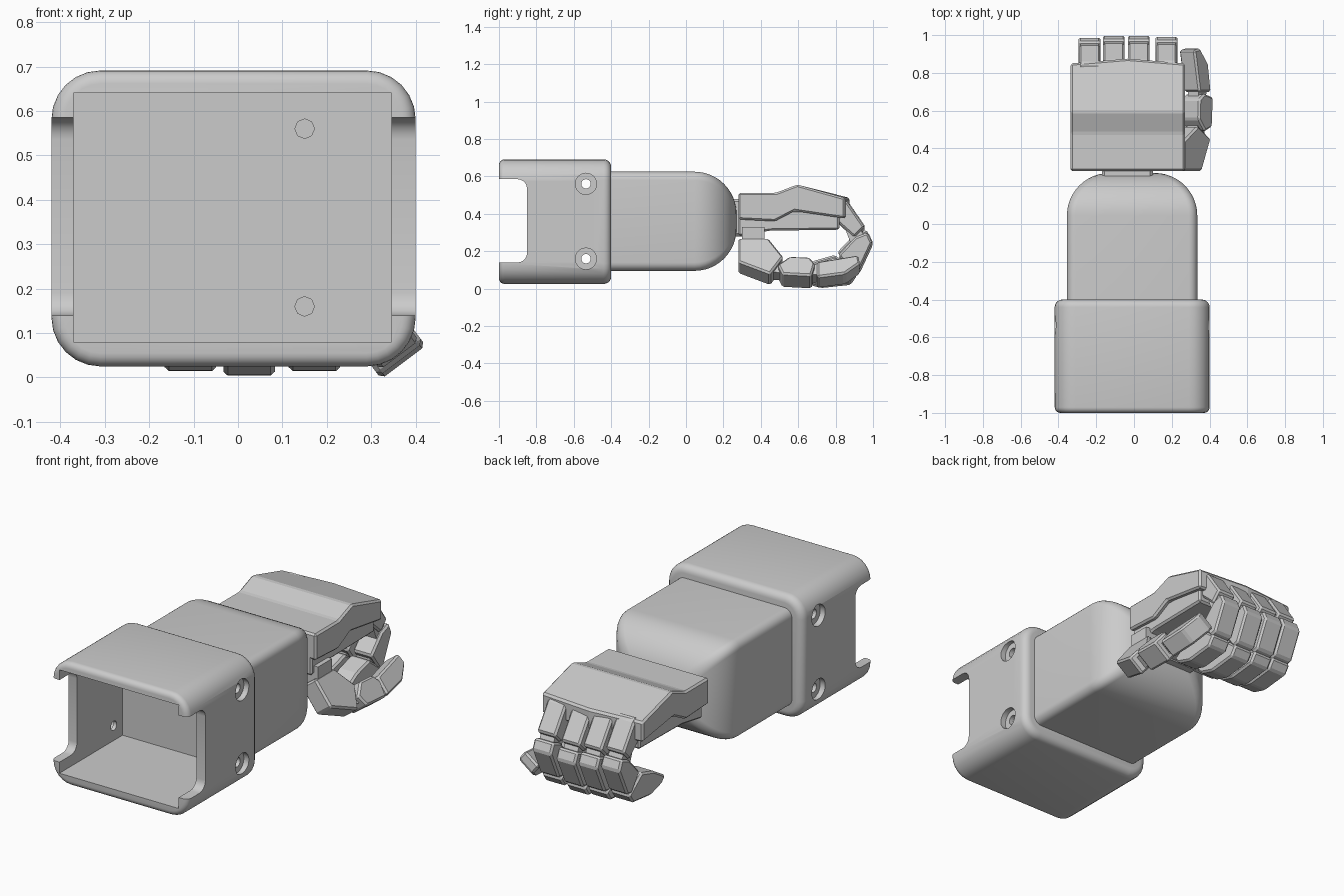
import bpy, bmesh, math
from mathutils import Vector

if "Cube" in bpy.data.objects:
    bpy.data.objects.remove(bpy.data.objects["Cube"], do_unlink=True)

grey = bpy.data.materials.new("plain grey")
grey.use_nodes = True
grey.diffuse_color = (0.6, 0.6, 0.6, 1)
grey.node_tree.nodes["Principled BSDF"].inputs["Base Color"].default_value = (0.6, 0.6, 0.6, 1)

X, Y, Z = Vector((1, 0, 0)), Vector((0, 1, 0)), Vector((0, 0, 1))


def finish(name, bm):
    bmesh.ops.recalc_face_normals(bm, faces=bm.faces)
    me = bpy.data.meshes.new(name)
    bm.to_mesh(me)
    bm.free()
    me.materials.append(grey)
    ob = bpy.data.objects.new(name, me)
    bpy.context.collection.objects.link(ob)
    return ob


def loft(bm, rings):
    loops = [[bm.verts.new(p) for p in ring] for ring in rings]
    for a, b in zip(loops, loops[1:]):
        for i in range(len(a)):
            j = (i + 1) % len(a)
            bm.faces.new((a[i], a[j], b[j], b[i]))
    bm.faces.new(loops[0])
    bm.faces.new(loops[-1])


def chamfer(bm, width):
    bm.normal_update()
    bmesh.ops.recalc_face_normals(bm, faces=bm.faces)
    edges = [e for e in bm.edges if e.calc_face_angle(0) > 0.35]
    bmesh.ops.bevel(bm, geom=edges, offset=width, segments=1, affect='EDGES', clamp_overlap=True)


def prism(name, pts, t0, t1, u=Y, v=Z, w=X, origin=Vector(), bevel=0.0, bow=0.0):
    """Outline in the u, v plane, extruded along w from t0 to t1."""
    bm = bmesh.new()
    steps = [t0, (t0 + t1) / 2, t1] if bow else [t0, t1]
    rings = [[origin + u * a + v * b + w * t for a, b in pts] for t in steps]
    if bow:
        far = max(a for a, b in pts) - 0.05
        for p in rings[1]:
            if p.y > far:
                p.y += bow
    loft(bm, rings)
    if bevel:
        chamfer(bm, bevel)
    return finish(name, bm)


def rounded_ring(y, cx, cz, hx, hz, r, n=6):
    ring = []
    for k, (sx, sz) in enumerate(((1, 1), (-1, 1), (-1, -1), (1, -1))):
        for i in range(n + 1):
            a = math.pi / 2 * (k + i / n)
            ring.append((cx + sx * (hx - r) + r * math.cos(a), y,
                         cz + sz * (hz - r) + r * math.sin(a)))
    return ring


def disc(a, b, r, n=24):
    return [(a + r * math.cos(math.tau * i / n), b + r * math.sin(math.tau * i / n)) for i in range(n)]


def cut(ob, cutter):
    cutter.hide_render = True
    mod = ob.modifiers.new("cut", 'BOOLEAN')
    mod.operation, mod.solver, mod.object = 'DIFFERENCE', 'EXACT', cutter
    deps = bpy.context.evaluated_depsgraph_get()
    me = bpy.data.meshes.new_from_object(ob.evaluated_get(deps))
    ob.modifiers.clear()
    ob.data = me
    bpy.data.objects.remove(cutter, do_unlink=True)


def smooth(ob):
    bpy.ops.object.select_all(action='DESELECT')
    ob.select_set(True)
    bpy.context.view_layer.objects.active = ob
    bpy.ops.object.shade_smooth_by_angle(angle=math.radians(35))


# Sleeve: rounded box with softened ends
arc = [math.pi / 2 * i / 5 for i in range(6)]
rings = []
for end, mid, r in ((-1.0, -0.97, 0.03), (-0.4, -0.44, 0.04)):
    part = []
    for t in arc:
        k = r * (1 - math.cos(t))
        part.append(rounded_ring(mid + (end - mid) * math.sin(t), -0.01, 0.358, 0.41 - k, 0.333 - k, 0.11 - k))
    rings += part[::-1] if end == -1.0 else part
bm = bmesh.new()
loft(bm, rings)
sleeve = finish("sleeve", bm)

# Sleeve cavity, side notches and screw holes
cut(sleeve, prism("cavity_cutter", [(-1.1, 0.08), (-0.46, 0.08), (-0.46, 0.64), (-1.1, 0.64)], -0.37, 0.345))
notch = [(-1.1, 0.14)]
notch += [(-0.9 + 0.05 * math.sin(t), 0.19 - 0.05 * math.cos(t)) for t in arc]
notch += [(-0.9 + 0.05 * math.cos(t), 0.535 + 0.05 * math.sin(t)) for t in arc]
notch += [(-1.1, 0.585)]
cut(sleeve, prism("notch_cutter", notch, -0.6, 0.6))
for z in (0.16, 0.56):
    cut(sleeve, prism("bore_cutter", disc(-0.535, z, 0.025), -0.6, 0.6))
    for t0, t1 in ((-0.6, -0.39), (0.37, 0.6)):
        cut(sleeve, prism("counterbore_cutter", disc(-0.535, z, 0.057), t0, t1))
    cut(sleeve, prism("peg_hole_cutter", disc(0.15, z, 0.022, 8), -0.5, -0.43, u=X, v=Z, w=Y))
smooth(sleeve)

# Forearm block with a domed end
rings = [rounded_ring(-0.45, -0.01, 0.36, 0.345, 0.265, 0.045)]
for i in range(13):
    t = math.pi / 2 * i / 12
    k = 0.225 * (1 - math.cos(t))
    rings.append(rounded_ring(0.045 + 0.225 * math.sin(t), -0.01, 0.36, 0.345 - k, 0.265 - k,
                              min(0.045, (0.265 - k) * 0.6)))
bm = bmesh.new()
loft(bm, rings)
smooth(finish("forearm", bm))

# Wrist neck
prism("wrist_neck", [(0.22, 0.28), (0.32, 0.28), (0.32, 0.48), (0.22, 0.48)], -0.17, 0.1, bevel=0.015)

# Hand: back plate and palm
prism("hand_back_plate",
      [(0.28, 0.37), (0.475, 0.36), (0.58, 0.415), (0.85, 0.375), (0.85, 0.485), (0.595, 0.556),
       (0.48, 0.512), (0.28, 0.512)], -0.335, 0.27, bevel=0.01, bow=0.025)
prism("palm", [(0.28, 0.28), (0.45, 0.31), (0.82, 0.315), (0.82, 0.42), (0.28, 0.42)], -0.295, 0.245, bevel=0.01)

# Fingers: three curled segments joined by narrower knuckles
proximal = [(0.84, 0.475), (0.87, 0.45), (0.96, 0.32), (0.905, 0.265), (0.815, 0.345), (0.82, 0.43)]
middle = [(0.91, 0.265), (0.975, 0.29), (1.0, 0.235), (0.93, 0.085), (0.89, 0.075), (0.82, 0.17)]
distal = [(0.915, 0.07), (0.88, 0.02), (0.72, 0.003), (0.63, 0.03), (0.6, 0.065), (0.7, 0.125), (0.805, 0.155)]
knuckle_a = [(0.86, 0.3), (0.93, 0.33), (0.965, 0.25), (0.89, 0.22)]
knuckle_b = [(0.83, 0.15), (0.9, 0.12), (0.89, 0.04), (0.82, 0.08)]
for finger, cx, dy, dz in (("little", -0.235, -0.01, 0.025), ("ring", -0.107, 0, 0.01),
                           ("middle", 0.025, 0, 0), ("index", 0.172, -0.005, 0.01)):
    shift = Vector((cx, dy, dz))
    for part, pts, half, bev in (("proximal", proximal, 0.056, 0.01), ("middle", middle, 0.058, 0.01),
                                 ("distal", distal, 0.058, 0.01), ("upper_knuckle", knuckle_a, 0.042, 0),
                                 ("lower_knuckle", knuckle_b, 0.042, 0)):
        prism(f"{finger}_finger_{part}", pts, -half, half, origin=shift, bevel=bev)

# Thumb: tilted segments lying along the palm
across, up = Vector((0.8, 0, 0.6)), Vector((-0.6, 0, 0.8))
thumb = {
    "base": ([(0.28, 0.09), (0.45, 0.01), (0.52, 0.125), (0.44, 0.25), (0.28, 0.25)], 0.01, 0.12),
    "middle": ([(0.49, 0.07), (0.555, 0.125), (0.66, 0.12), (0.69, 0.075), (0.67, -0.005), (0.515, 0.005)], 0.0, 0.125),
    "tip": ([(0.7, 0.1), (0.92, 0.145), (0.93, 0.09), (0.85, 0.02), (0.7, -0.005)], 0.005, 0.11),
    "joint": ([(0.46, 0.04), (0.72, 0.02), (0.72, 0.09), (0.46, 0.1)], 0.025, 0.095),
}
for part, (pts, t0, t1) in thumb.items():
    prism(f"thumb_{part}", pts, t0, t1, v=up, w=across, origin=Vector((0.32, 0, 0)),
          bevel=0 if part == "joint" else 0.01)
prism("thumb_root", [(0.3, 0.22), (0.42, 0.22), (0.42, 0.33), (0.3, 0.33)], 0.15, 0.27)
